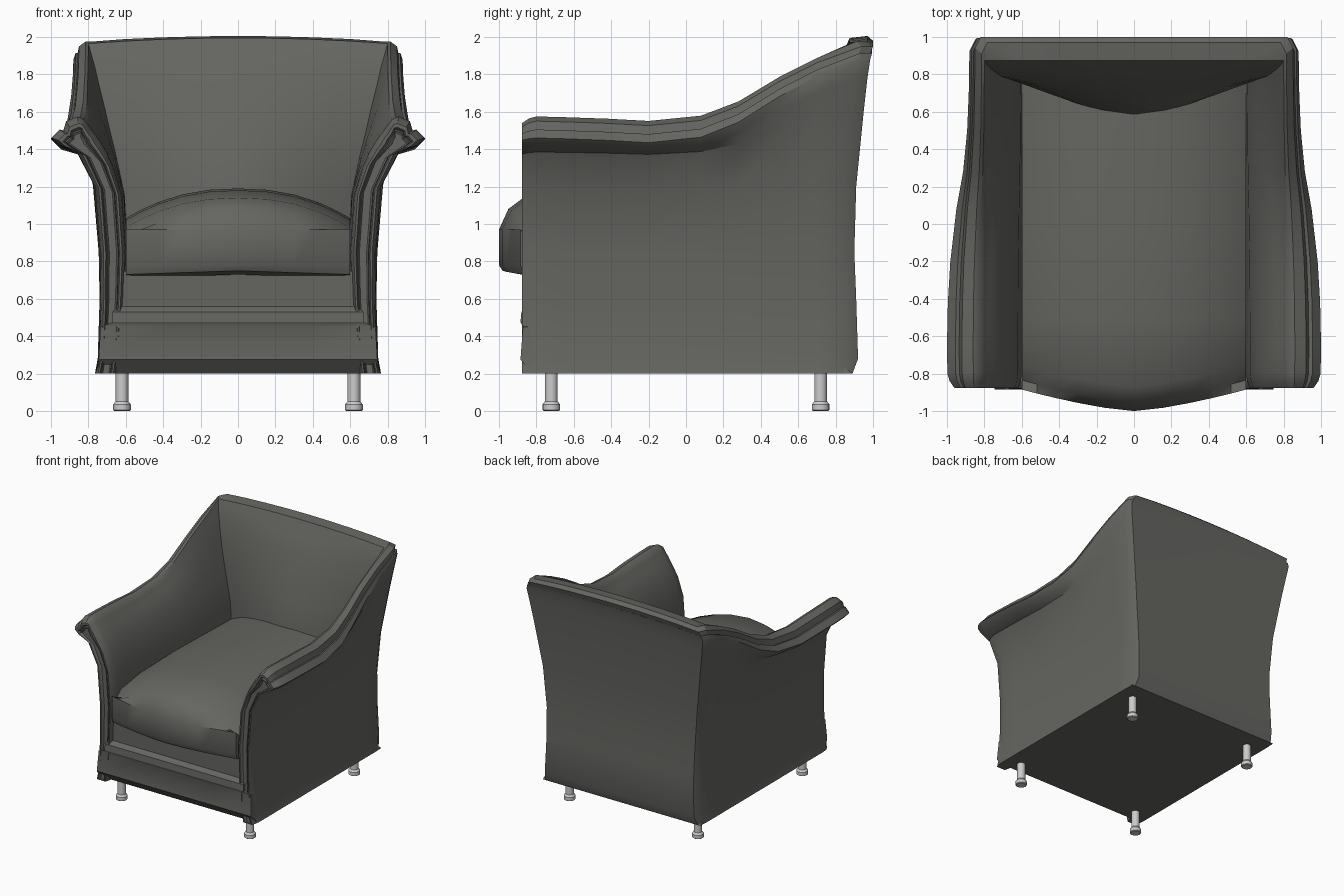
import bpy, bmesh, math
from mathutils import Vector

if "Cube" in bpy.data.objects:
    bpy.data.objects.remove(bpy.data.objects["Cube"])

fabric = bpy.data.materials.new("dark_fabric")
fabric.diffuse_color = (0.13, 0.13, 0.12, 1)
fabric.use_nodes = True
fabric.node_tree.nodes["Principled BSDF"].inputs["Base Color"].default_value = fabric.diffuse_color


def loft(name, rings, mirror=False, caps=(True, True), material=fabric):
    """Skin a list of closed rings with equal point counts."""
    bm = bmesh.new()
    vr = [[bm.verts.new(p) for p in r] for r in rings]
    n = len(rings[0])
    for a, b in zip(vr, vr[1:]):
        for i in range(n):
            j = (i + 1) % n
            bm.faces.new((a[i], a[j], b[j], b[i]))
    for use, ring in zip(caps, (vr[0], vr[-1])):
        if use:  # strip cap pairing both halves of the ring
            for i in range(n // 2 - 1):
                bm.faces.new((ring[i], ring[i + 1], ring[n - 2 - i], ring[n - 1 - i]))
    bmesh.ops.remove_doubles(bm, verts=bm.verts, dist=0.0005)
    bmesh.ops.recalc_face_normals(bm, faces=bm.faces)
    me = bpy.data.meshes.new(name)
    bm.to_mesh(me)
    bm.free()
    ob = bpy.data.objects.new(name, me)
    bpy.context.collection.objects.link(ob)
    if material:
        me.materials.append(material)
    bpy.ops.object.select_all(action='DESELECT')
    ob.select_set(True)
    bpy.context.view_layer.objects.active = ob
    bpy.ops.object.shade_smooth_by_angle(angle=math.radians(32))
    if mirror:
        m = ob.modifiers.new("mirror", 'MIRROR')
        m.use_clip = True
    return ob


# Arm sections as (x, z): outer and inner sides, at the front and at the back corner
FO = [(.765, .2), (.745, .28), (.735, .6), (.737, .85), (.765, 1.2), (.86, 1.385),
      (.96, 1.42), (1.0, 1.46), (.955, 1.505), (.935, 1.5), (.92, 1.55), (.86, 1.575)]
FI = [(.65, .2), (.625, .4), (.61, .6), (.60, .85), (.62, 1.15), (.665, 1.3),
      (.70, 1.38), (.73, 1.43), (.76, 1.475), (.78, 1.5), (.80, 1.53), (.83, 1.565)]
RO = [(.765, .2), (.75, .28), (.74, .6), (.745, .85), (.775, 1.2), (.835, 1.6),
      (.865, 1.78), (.88, 1.88), (.868, 1.915), (.858, 1.91), (.85, 1.95), (.815, 1.975)]
RI = [(.65, .2), (.62, .4), (.60, .6), (.59, .85), (.605, 1.15), (.655, 1.38),
      (.685, 1.5), (.71, 1.61), (.74, 1.73), (.765, 1.84), (.785, 1.91), (.80, 1.965)]
# Depth of the backrest: outer face, inner face at the corner, forward bulge at the centre
YO = [.89, .92, .91, .90, .91, .95, .97, .985, .995, .985, 1.0, .97]
YI = [.76, .76, .76, .76, .76, .77, .78, .79, .81, .83, .85, .875]
BULGE = [.16, .16, .16, .17, .18, .12, .10, .07, .05, .02, 0, 0]


def blend(f, r, wx, wz):
    return [(a[0] + (b[0] - a[0]) * wx, a[1] + (b[1] - a[1]) * wz) for a, b in zip(f, r)]


def side_ring(y, wx, wz, t=0):
    o, i = blend(FO, RO, wx, wz), blend(FI, RI, wx, wz)

    def pull(p, q):
        z = p[1] + (q[1] - p[1]) * t
        return (p[0] + (q[0] - p[0]) * t, y, z - t * .25 * max(0, (z - 1.42) / .15))
    if not t:
        return [(x, y, z) for x, z in o] + [(x, y, z) for x, z in reversed(i)]
    return [pull(p, q) for p, q in zip(o, i)] + [pull(q, p) for p, q in reversed(list(zip(o, i)))]


def back_ring(f, dx=0, dy=0):
    def lift(z):
        return z + .03 * (1 - f * f) * max(0, z - 1.2) / .77
    o = [((x - dx) * f, y - dy, lift(z)) for (x, z), y in zip(RO, YO)]
    i = [(x * f, y - b * (1 - f ** 1.5), lift(z)) for (x, z), y, b in zip(RI, YI, BULGE)]
    return o + i[::-1]


# Arms and backrest: one sweep from the front face round the corner to the centre
rings = [side_ring(y, 0.03, 0, t) for y, t in
         ((-.862, .36), (-.872, .30), (-.860, .27), (-.878, .22), (-.878, .14), (-.84, .04))]
for y, wx, wz in ((-.80, .02, 0), (-.65, 0, -.01), (-.42, .04, -.03), (-.2, .15, -.06), (.08, .42, .01),
                  (.28, .72, .2), (.5, .9, .53), (.7, .97, .78)):
    rings.append(side_ring(y, wx, wz))
rings += [back_ring(1, 0, .06), back_ring(1, .03, 0)]
rings += [back_ring(f) for f in (.75, .5, .25, 0)]
loft("arms_and_back", rings, mirror=True, caps=(True, False))

# Seat base: front skirt, welt and deck as (half width, y, z), plus a flat underside
front = [(.762, -.82, .2), (.745, -.885, .275), (.735, -.872, .45), (.67, -.885, .475),
         (.67, -.88, .53), (.655, -.865, .545), (.655, -.845, .56), (.63, -.845, .75)]
rear = [(w, .89 if z < .25 else .8, z) for w, y, z in front]


def base_ring(s):
    return [(w * s, y, z) for w, y, z in front] + [(w * s, y, z) for w, y, z in reversed(rear)]


loft("seat_base", [base_ring(s) for s in (-1, -.5, 0, .5, 1)])

# Seat cushion: domed top and bowed front
cushion = []
for k in range(-6, 7):
    u = abs(k) / 6
    x = .6 * math.sin(k / 6 * math.pi / 2)
    u = abs(x) / .6
    yf = -.885 - .115 * (1 - u ** 1.4)
    zt = 1.03 + .16 * (1 - u ** 2.3)
    zb = .75 - .02 * u
    top = [(yf, .97), (yf + .05, zt - .11), (yf + .13, zt - .05), (-.5, zt - .01), (0, zt), (.76, zt - .02)]
    low = [(yf, .78), (yf + .02, zb), (yf + .13, zb - .02), (-.5, .73), (0, .73), (.76, .73)]
    cushion.append([(x, y, z) for y, z in top + low[::-1]])
loft("seat_cushion", cushion)

# Legs: round posts on wider feet
legs = [(.040, 0), (.047, .005), (.047, .035), (.034, .052), (.034, .21)]
for row, y in (("front", -.72), ("back", .72)):
    for side, s in (("left", -1), ("right", 1)):
        loft(f"{row}_{side}_leg",
             [[(s * .62 + r * math.cos(a * math.pi / 8), y + r * math.sin(a * math.pi / 8), z)
               for a in range(16)] for r, z in legs], material=None)
